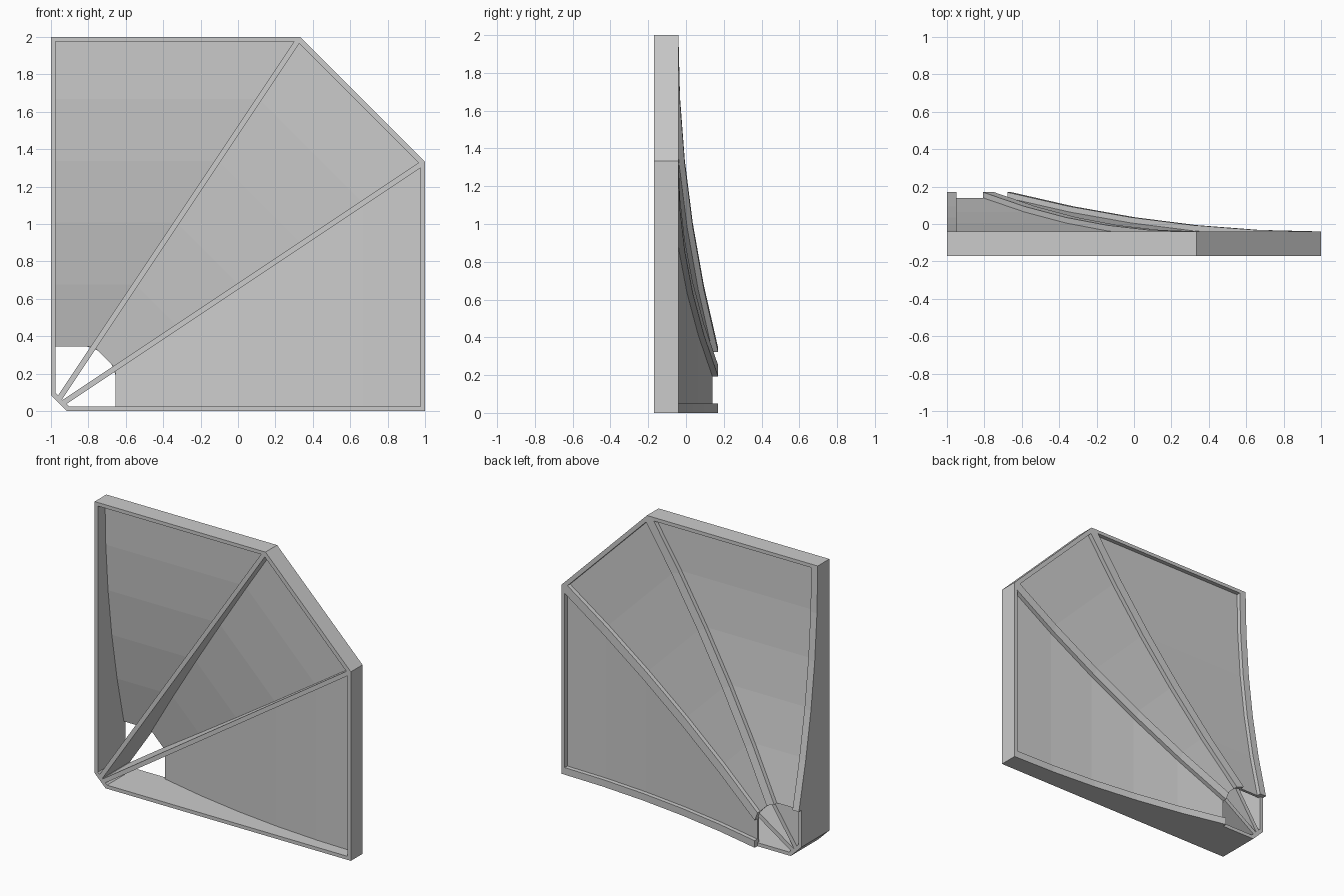
import bpy, bmesh

if "Cube" in bpy.data.objects:
    bpy.data.objects.remove(bpy.data.objects["Cube"])

D0, D1 = 0.345, 2.0          # hub opening and outer rim distances
FRONT, LIP, SLOPE = -0.17, 0.03, 2 / 3
STEPS = [D0 + (D1 - D0) * i / 5 for i in range(6)]


def back(d):
    """Back surface height: flat at the outer rim, rising to the hub corner."""
    return -0.04 + 0.21 * ((D1 - max(d, D0)) / (D1 - D0)) ** 2


def loft(name, ds, left, right, low, high, swap=False):
    """Box-section strip; left/right give (u, v) from the hub corner."""
    bm = bmesh.new()
    rings = []
    for d in ds:
        a, b = left(d), right(d)
        ring = []
        for (u, v), y in ((a, low(d)), (b, low(d)), (b, high(d)), (a, high(d))):
            if swap:
                u, v = v, u
            ring.append(bm.verts.new((u - 1, y, v)))
        rings.append(ring)
    for r, s in zip(rings, rings[1:]):
        for i in range(4):
            j = (i + 1) % 4
            bm.faces.new((r[i], r[j], s[j], s[i]))
    bm.faces.new(rings[0])
    bm.faces.new(rings[-1])
    bmesh.ops.recalc_face_normals(bm, faces=bm.faces)
    me = bpy.data.meshes.new(name)
    bm.to_mesh(me)
    bm.free()
    ob = bpy.data.objects.new(name, me)
    bpy.context.collection.objects.link(ob)


def front(d):
    return FRONT


def seat(d):
    return back(d) - LIP


def under(d):
    return back(d) - 0.05


def rim_back(d):
    return -0.04


def edge(d):
    return (0, d)


def ray(d):
    return (SLOPE * d, d)


def ray_mirror(d):
    return (d, SLOPE * d)


def inset(w):
    return lambda d: (w, d)


def rib_sides(w):
    h, k = w / 2 / 0.832, w / 2 / 1.387
    return (lambda d: (SLOPE * d - h, d),
            lambda d: (min(SLOPE * d + k, 2), d - k))


for side, swap in (("left", False), ("bottom", True)):
    # side wall and the wider lip on its back edge
    loft(side + "_wall", [0.085] + STEPS, edge, inset(0.025), front, seat, swap)
    loft(side + "_lip", STEPS, edge, inset(0.05), seat, back, swap)
    # radial rib with its lip
    loft(side + "_rib", [0.07] + STEPS, *rib_sides(0.03), front, seat, swap)
    loft(side + "_rib_lip", STEPS, *rib_sides(0.062), seat, back, swap)
    # curved panel and outer rim
    loft(side + "_panel", STEPS[:-1] + [1.985], edge, ray, under, seat, swap)
    loft(side + "_outer_rim", [1.975, 2], edge, ray, front, rim_back, swap)

# middle sector
loft("middle_panel", STEPS[:-1] + [1.985], ray, ray_mirror, under, seat)
loft("middle_outer_rim", [1.975, 2], ray, ray_mirror, front, rim_back)

# chamfered hub corner wall
loft("hub_corner", [0, 1], lambda t: (0.025 * t, 0.085 + 0.012 * t),
     lambda t: (0.085 + 0.012 * t, 0.025 * t), front, lambda t: 0.14)
